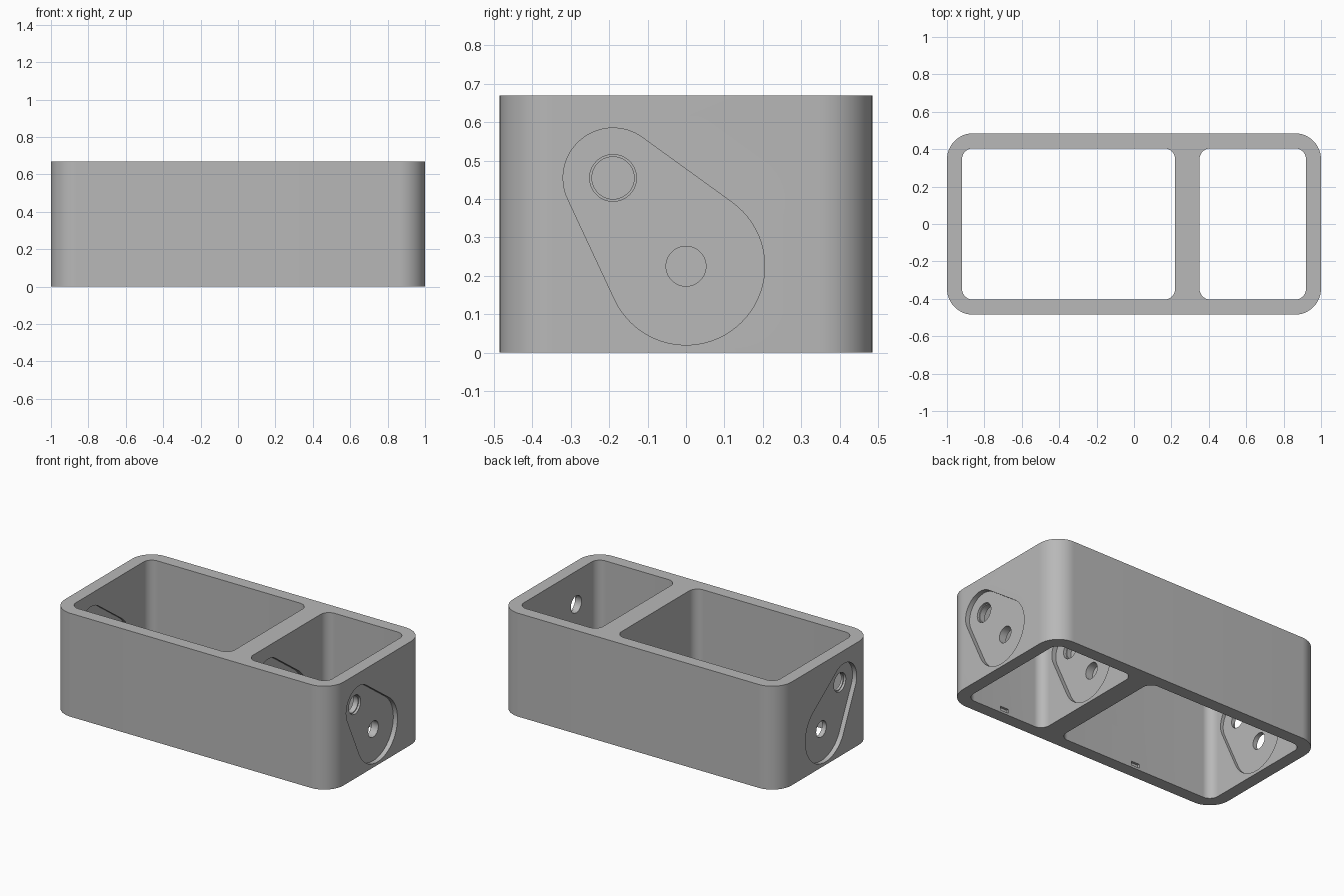
import bpy, bmesh, math
from mathutils import Vector

cube = bpy.data.objects.get("Cube")
if cube:
    bpy.data.objects.remove(cube, do_unlink=True)

grey = bpy.data.materials.new("plain grey")
grey.use_nodes = True
colour = (0.48, 0.48, 0.48, 1)
grey.diffuse_color = colour
grey.node_tree.nodes["Principled BSDF"].inputs["Base Color"].default_value = colour

HEIGHT = 0.67
SMALL, SMALL_R = Vector((-0.19, 0.455)), 0.13
BIG, BIG_R = Vector((0, 0.225)), 0.205


def arc(centre, radius, start, end, steps=16):
    return [(centre[0] + radius * math.cos(start + (end - start) * i / steps),
             centre[1] + radius * math.sin(start + (end - start) * i / steps))
            for i in range(steps + 1)]


def rounded_rectangle(x0, x1, y0, y1, radius):
    corners = [(x1 - radius, y1 - radius), (x0 + radius, y1 - radius),
               (x0 + radius, y0 + radius), (x1 - radius, y0 + radius)]
    points = []
    for i, corner in enumerate(corners):
        points += arc(corner, radius, i * math.pi / 2, (i + 1) * math.pi / 2)
    return points


def teardrop():
    # Two circles joined by their outer tangents
    line = SMALL - BIG
    heading = math.atan2(line.y, line.x)
    spread = math.acos((BIG_R - SMALL_R) / line.length)
    return (arc(SMALL, SMALL_R, heading - spread, heading + spread, 32) +
            arc(BIG, BIG_R, heading + spread, heading + 2 * math.pi - spread, 40))


def circle(centre, radius):
    return arc(centre, radius, 0, 2 * math.pi, 40)[:-1]


def prism(name, outline, low, high, axis="z"):
    """Extrude an outline along z, or a (y, z) outline along x."""
    bm = bmesh.new()
    place = (lambda p, d: (p[0], p[1], d)) if axis == "z" else (lambda p, d: (d, p[0], p[1]))
    rings = [[bm.verts.new(place(p, d)) for p in outline] for d in (low, high)]
    bm.faces.new(rings[0][::-1])
    bm.faces.new(rings[1])
    n = len(outline)
    for i in range(n):
        j = (i + 1) % n
        bm.faces.new((rings[0][i], rings[0][j], rings[1][j], rings[1][i]))
    bmesh.ops.recalc_face_normals(bm, faces=bm.faces)
    mesh = bpy.data.meshes.new(name)
    bm.to_mesh(mesh)
    bm.free()
    obj = bpy.data.objects.new(name, mesh)
    bpy.context.collection.objects.link(obj)
    mesh.materials.append(grey)
    return obj


body = prism("box_body", rounded_rectangle(-1, 1, -0.485, 0.485, 0.14), 0, HEIGHT)
bpy.context.view_layer.objects.active = body


def cut(outline, low, high, axis="x"):
    tool = prism("cutter", outline, low, high, axis)
    tool.hide_render = True
    mod = body.modifiers.new("cut", "BOOLEAN")
    mod.operation = "DIFFERENCE"
    mod.solver = "EXACT"
    mod.object = tool
    bpy.ops.object.modifier_apply(modifier=mod.name)
    bpy.data.objects.remove(tool, do_unlink=True)


# Two open compartments
for x0, x1 in ((-0.92, 0.22), (0.35, 0.92)):
    cut(rounded_rectangle(x0, x1, -0.405, 0.405, 0.06), -0.1, HEIGHT + 0.1, "z")
    # Small notch at the foot of the front inner wall
    middle = (x0 + x1) / 2
    notch = [(middle - 0.03, -0.42), (middle + 0.03, -0.42),
             (middle + 0.03, -0.39), (middle - 0.03, -0.39)]
    cut(notch, 0.015, 0.04, "z")

# Teardrop recesses on both ends, the divider and the far inner wall
drop = teardrop()
for low, high in ((0.97, 1.1), (-1.1, -0.97), (0.32, 0.45), (-0.94, -0.8)):
    cut(drop, low, high)

# Round holes: through the end walls, blind in the divider
for low, high in ((0.85, 1.1), (-1.1, -0.85), (0.27, 0.45)):
    cut(circle(BIG, 0.052), low, high)
    cut(circle(SMALL, 0.055), low, high)

# Stepped mouths of the upper holes
for low, high in ((0.955, 1.1), (-1.1, -0.955), (0.3, 0.45)):
    cut(circle(SMALL, 0.061), low, high)

bpy.ops.object.select_all(action="DESELECT")
body.select_set(True)
bpy.ops.object.shade_smooth_by_angle(angle=math.radians(30))
